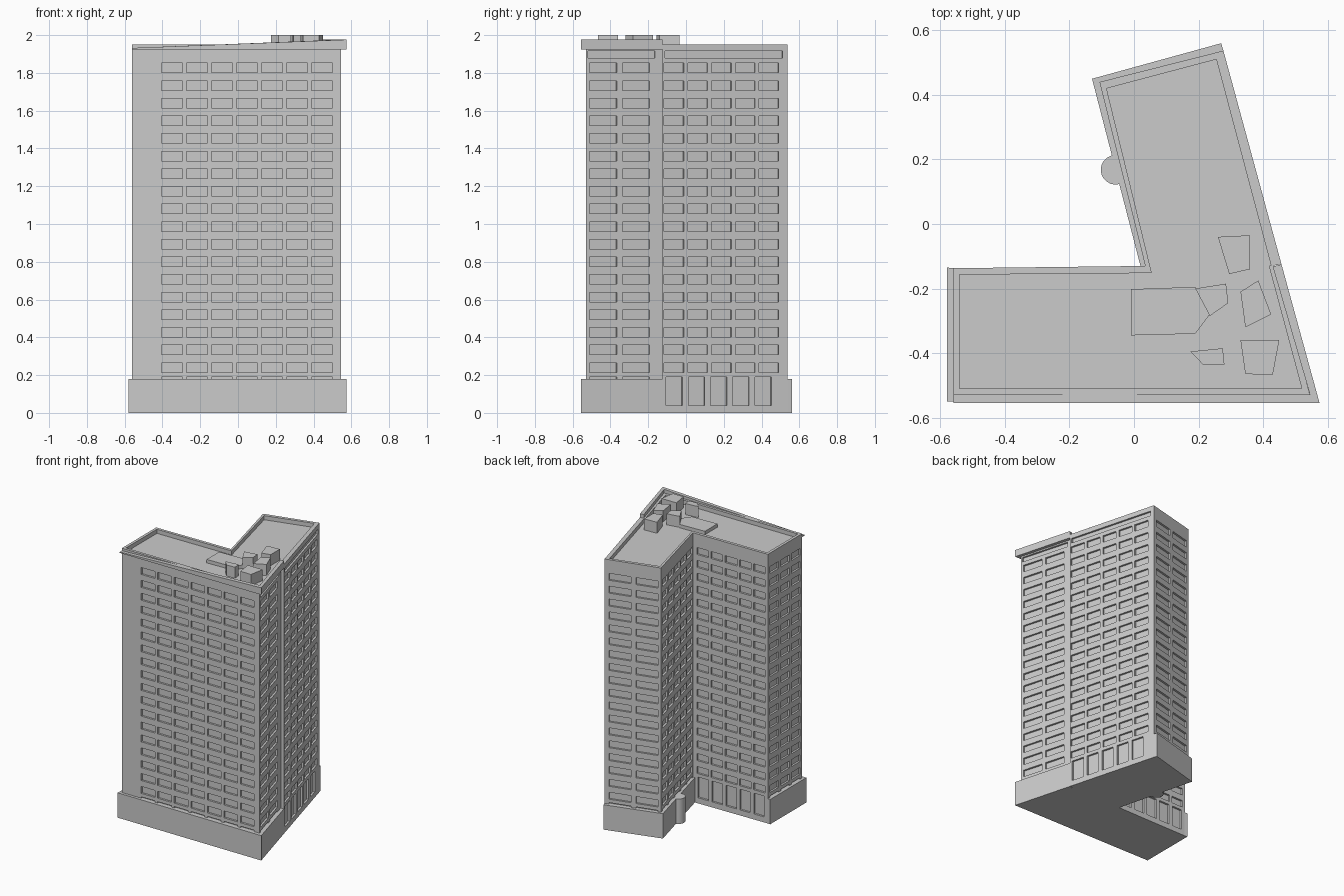
import bpy, bmesh
from mathutils import Vector

if "Cube" in bpy.data.objects:
    bpy.data.objects.remove(bpy.data.objects["Cube"])


def finish(bm, name, recalc=True):
    if recalc:
        bmesh.ops.recalc_face_normals(bm, faces=bm.faces)
    me = bpy.data.meshes.new(name)
    bm.to_mesh(me)
    bm.free()
    ob = bpy.data.objects.new(name, me)
    bpy.context.collection.objects.link(ob)
    return ob


def prism(name, pts, z0, z1):
    """Vertical prism; z1 may be one height or a height per corner."""
    tops = z1 if isinstance(z1, list) else [z1] * len(pts)
    bm = bmesh.new()
    lo = [bm.verts.new((x, y, z0)) for x, y in pts]
    hi = [bm.verts.new((x, y, z)) for (x, y), z in zip(pts, tops)]
    bm.faces.new(lo[::-1])
    bm.faces.new(hi)
    n = len(pts)
    for i in range(n):
        j = (i + 1) % n
        bm.faces.new((lo[i], lo[j], hi[j], hi[i]))
    return finish(bm, name)


DEPTH = 0.014
ROWS = [(0.215 + 0.0933 * i, 0.265 + 0.0933 * i) for i in range(18)]


def band(bm, p, q, z0, z1, cols, rows):
    """Wall strip from p to q with recessed panels where cols and rows cross."""
    p, q = Vector((*p, 0)), Vector((*q, 0))
    d = (q - p).normalized()
    inward = Vector((-d.y, d.x, 0)) * DEPTH
    xs = [0] + [s for c in cols for s in c] + [(q - p).length]
    zs = [z0] + [z for r in rows for z in r] + [z1]

    def quad(pts):
        bm.faces.new([bm.verts.new(v) for v in pts])

    for i in range(len(xs) - 1):
        for j in range(len(zs) - 1):
            c = [p + d * xs[a] + Vector((0, 0, zs[b]))
                 for a, b in ((i, j), (i + 1, j), (i + 1, j + 1), (i, j + 1))]
            if i % 2 and j % 2:
                k = [v + inward for v in c]
                quad(k)
                for m in range(4):
                    n = (m + 1) % 4
                    quad((c[m], c[n], k[n], k[m]))
            else:
                quad(c)


def columns(start, pitch, width, n):
    return [(start + pitch * i, start + pitch * i + width) for i in range(n)]


# Tower outline, counter-clockwise, and the inside line of its parapet
tower = [(-0.56, -0.53), (0.545, -0.53), (0.432, -0.125), (0.457, -0.125),
         (0.277, 0.537), (-0.107, 0.44), (0.035, -0.13), (-0.56, -0.137)]
inner = [(-0.54, -0.51), (0.52, -0.51), (0.418, -0.13), (0.425, -0.13),
         (0.255, 0.51), (-0.085, 0.42), (0.055, -0.152), (-0.54, -0.157)]

# Per wall: window columns, tall ground panels, top slot
five = columns(0.01, 0.13, 0.108, 5)
walls = [
    (columns(0.155, 0.1325, 0.11, 7), None, []),
    (columns(0.02, 0.18, 0.15, 2), None, [(0.012, 0.38)]),
    ([], None, []),
    (five, columns(0.02, 0.122, 0.09, 5), [(0.015, 0.66)]),
    (columns(0.03, 0.19, 0.155, 2), None, []),
    (columns(0.03, 0.113, 0.092, 5), None, []),
    (columns(0.03, 0.113, 0.092, 5), columns(0.04, 0.111, 0.082, 5), []),
    (columns(0.025, 0.123, 0.1, 3), None, []),
]

# Tower walls with recessed windows
Z_TOP, Z_ROOF = 1.95, 1.92
bm = bmesh.new()
for i, (cols, tall, slot) in enumerate(walls):
    p, q = tower[i], tower[(i + 1) % 8]
    band(bm, p, q, 0, 0.205, cols if tall is None else tall, [(0.04, 0.19)])
    band(bm, p, q, 0.205, 1.87, cols, ROWS)
    band(bm, p, q, 1.87, Z_TOP, slot, [(1.88, 1.915)])
bm.faces.new([bm.verts.new((x, y, 0)) for x, y in tower[::-1]])
finish(bm, "tower_walls", False)

# Parapet rim and sunken roof deck
bm = bmesh.new()
out = [bm.verts.new((x, y, Z_TOP)) for x, y in tower]
rim = [bm.verts.new((x, y, Z_TOP)) for x, y in inner]
deck = [bm.verts.new((x, y, Z_ROOF)) for x, y in inner]
for i in range(8):
    j = (i + 1) % 8
    bm.faces.new((out[i], out[j], rim[j], rim[i]))
    bm.faces.new((rim[i], rim[j], deck[j], deck[i]))
bm.faces.new(deck)
finish(bm, "parapet_and_roof", False)

# Projecting base, kept behind the two walls that run flush to the ground
base = [(-0.58, -0.55), (0.575, -0.555), (0.457, -0.125), (0.43, -0.132),
        (0.255, 0.531), (0.277, 0.537), (0.27, 0.56), (-0.13, 0.45),
        (0.02, -0.13), (0.035, -0.16), (-0.555, -0.165), (-0.555, -0.137),
        (-0.58, -0.135)]
prism("base", base, 0, 0.18)

# Overhanging cornice wedge along the front and the front part of the right side
prism("cornice",
      [(-0.56, -0.555), (0.575, -0.555), (0.457, -0.125), (0.43, -0.132),
       (0.545, -0.528), (-0.56, -0.528)],
      1.925, [1.932, 1.976, 1.976, 1.976, 1.976, 1.932])

# Round entrance column on the rear wing
bpy.ops.mesh.primitive_cylinder_add(vertices=20, radius=0.046, depth=0.18,
                                    location=(-0.057, 0.168, 0.09))
bpy.context.object.name = "round_column"
bpy.ops.object.shade_smooth_by_angle()

# Rooftop slab and plant boxes
prism("roof_slab", [(-0.01, -0.345), (0.19, -0.34), (0.235, -0.28),
                    (0.19, -0.195), (-0.01, -0.202)], Z_ROOF, 1.945)
boxes = [
    [(0.26, -0.04), (0.295, -0.155), (0.36, -0.14), (0.36, -0.035)],
    [(0.33, -0.21), (0.345, -0.32), (0.425, -0.28), (0.385, -0.175)],
    [(0.33, -0.36), (0.345, -0.465), (0.43, -0.467), (0.45, -0.36)],
    [(0.175, -0.395), (0.215, -0.437), (0.28, -0.435), (0.275, -0.385)],
    [(0.19, -0.2), (0.235, -0.285), (0.292, -0.245), (0.285, -0.185)],
]
for i, pts in enumerate(boxes):
    prism(f"plant_box_{i + 1}", pts, Z_ROOF, 2.0)
